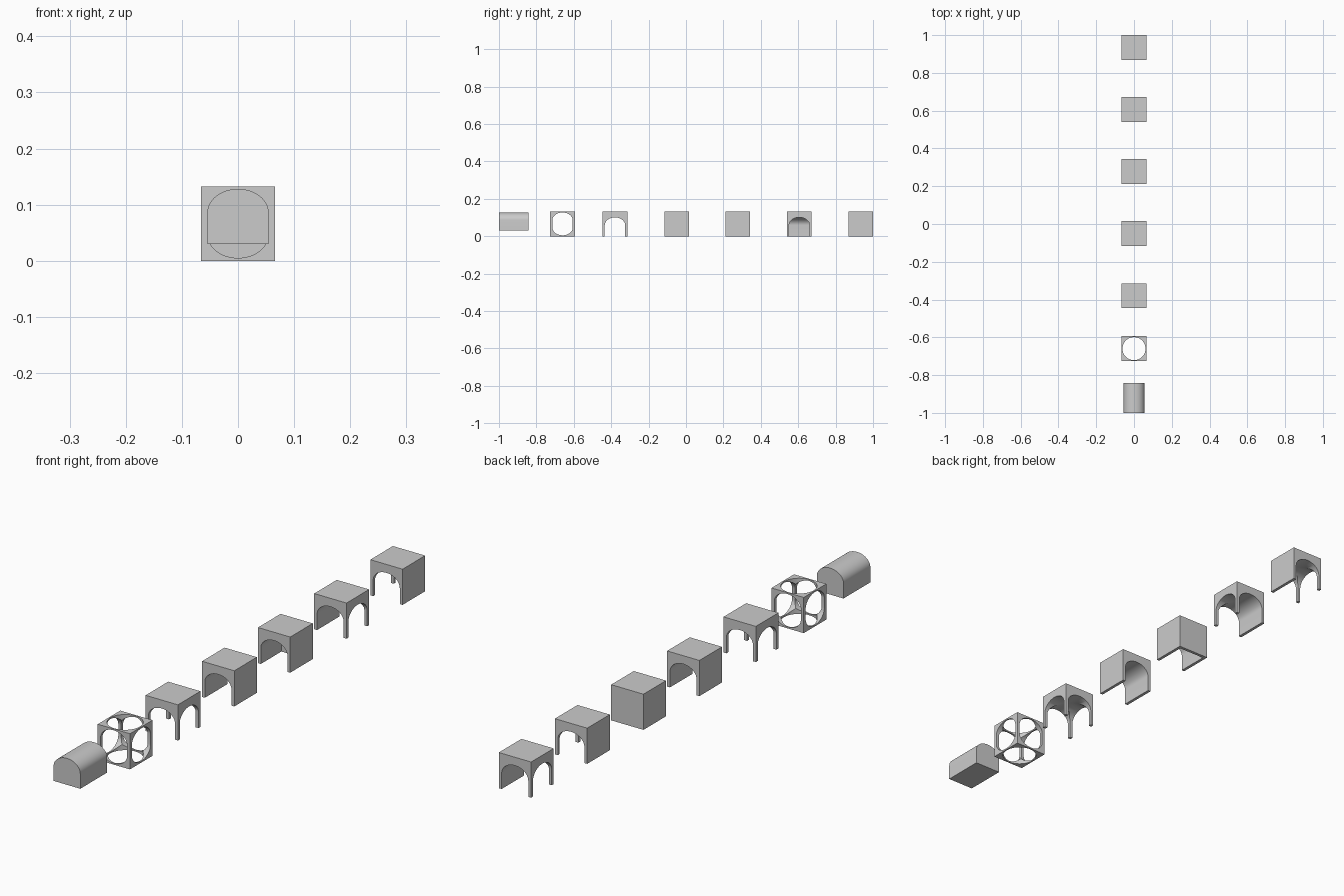
import bpy, bmesh, math
from mathutils import Vector

if "Cube" in bpy.data.objects:
    bpy.data.objects.remove(bpy.data.objects["Cube"])

S = 0.132          # block size
H = S / 2
W = 0.0545         # half width of an opening
RISE = 0.042       # height of the curved part of an arch
N = 24             # segments per arch


def arc(z, rise):
    return [(W * math.cos(math.pi * i / N), z + rise * math.sin(math.pi * i / N)) for i in range(N + 1)]


def arch_profile(bottom, top):
    return [(-W, bottom), (W, bottom)] + arc(top - RISE, RISE)


def oval_profile(bottom, top):
    return arc(top - RISE, RISE) + [(-x, z) for x, z in arc(bottom + RISE, -RISE)][:]


def prism(name, profile, a, b, axis):
    """Sweep an upright profile from a to b along axis 'x', 'y', or a flat one along 'z'."""
    place = {'x': lambda u, v, t: (t, u, v), 'y': lambda u, v, t: (u, t, v),
             'z': lambda u, v, t: (u, v, t)}[axis]
    bm = bmesh.new()
    face = bm.faces.new([bm.verts.new(place(u, v, a)) for u, v in profile])
    ext = bmesh.ops.extrude_face_region(bm, geom=[face])
    moved = [g for g in ext['geom'] if isinstance(g, bmesh.types.BMVert)]
    bmesh.ops.translate(bm, verts=moved, vec=Vector(place(0, 0, b - a)))
    bmesh.ops.recalc_face_normals(bm, faces=bm.faces)
    me = bpy.data.meshes.new(name)
    bm.to_mesh(me)
    bm.free()
    ob = bpy.data.objects.new(name, me)
    bpy.context.collection.objects.link(ob)
    return ob


def smooth(ob):
    bpy.ops.object.select_all(action='DESELECT')
    ob.select_set(True)
    bpy.context.view_layer.objects.active = ob
    bpy.ops.object.shade_smooth_by_angle(angle=math.radians(30))


def block(name, y, cuts):
    """Cube at y with every (profile, start, end, axis) sweep carved out."""
    ob = prism(name, [(-H, -H), (H, -H), (H, H), (-H, H)], 0, S, 'z')
    bpy.context.view_layer.objects.active = ob
    for cut in cuts:
        cutter = prism("cutter", *cut)
        cutter.hide_render = True
        mod = ob.modifiers.new("carve", 'BOOLEAN')
        mod.operation, mod.solver, mod.object = 'DIFFERENCE', 'EXACT', cutter
        bpy.ops.object.modifier_apply(modifier=mod.name)
        bpy.data.objects.remove(cutter)
    ob.location.y = y
    smooth(ob)
    return ob


# Vaulted passages: low arch open to the ground
low = arch_profile(-0.05, 0.101)
OUT = 0.1
through_y = (low, -OUT, OUT, 'y')
through_x = (low, -OUT, OUT, 'x')

block("four_way_vault", -0.38, [through_y, through_x])
block("tunnel_vault", -0.05, [through_y])
block("dead_end_vault", 0.277, [(low, -OUT, W, 'y')])
block("right_branch_vault", 0.606, [through_y, (low, 0, OUT, 'x')])
block("left_branch_vault", 0.934, [through_y, (low, -OUT, 0, 'x')])

# Open frame: oval side openings and round top and bottom openings
oval = oval_profile(0.005, S - 0.005)
circle = [(0.061 * math.cos(math.tau * i / 48), 0.061 * math.sin(math.tau * i / 48)) for i in range(48)]
block("open_frame", -0.66, [(oval, -OUT, OUT, 'y'), (oval, -OUT, OUT, 'x'), (circle, -0.1, 0.3, 'z')])

# Solid arched plug
plug = prism("arched_plug", arch_profile(0.03, 0.128)[:-1] + [(-W, 0.128 - RISE)], -1.0, -0.843, 'y')
bm = bmesh.new()
bm.from_mesh(plug.data)
bmesh.ops.remove_doubles(bm, verts=bm.verts, dist=1e-6)
bm.to_mesh(plug.data)
bm.free()
smooth(plug)
